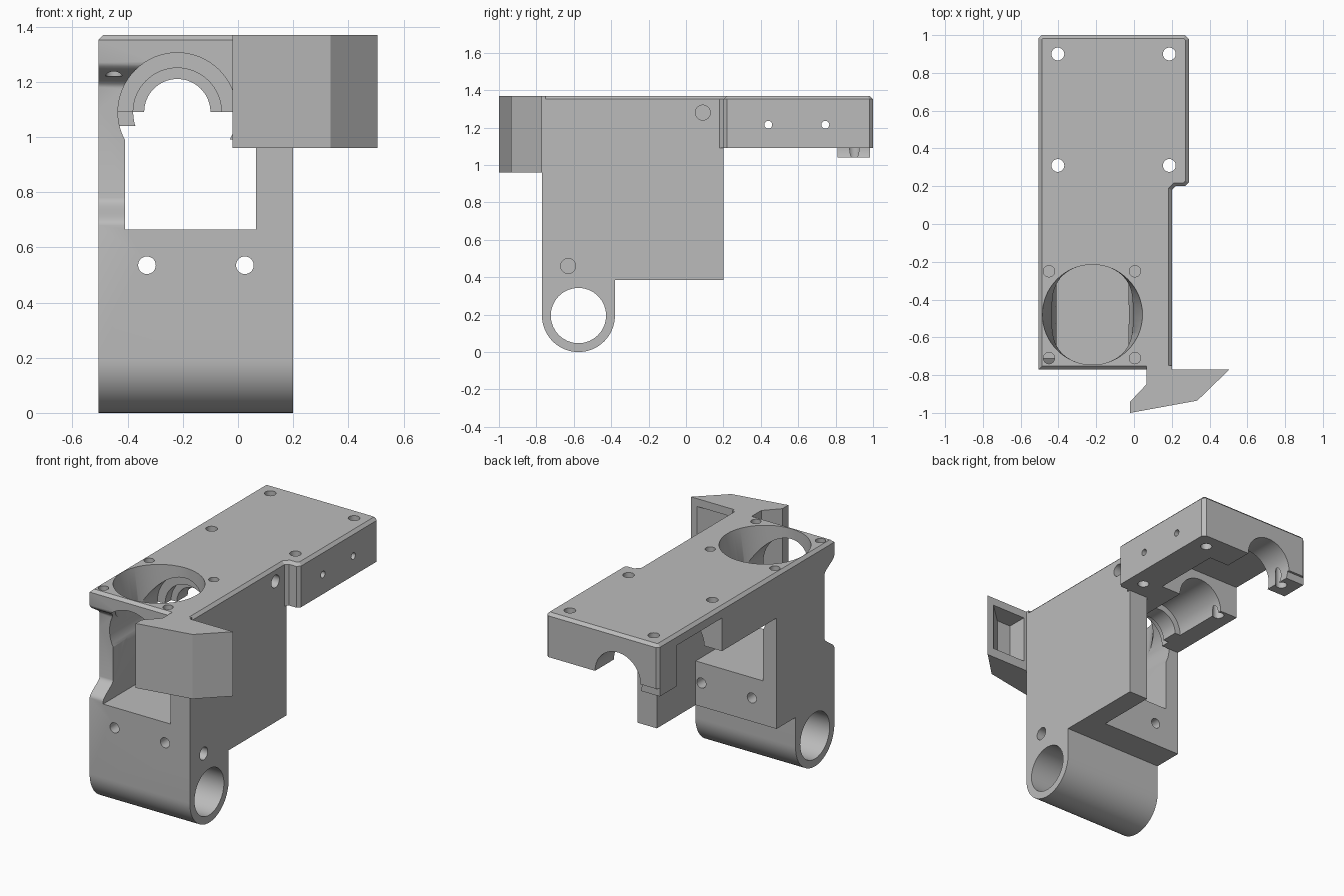
import bpy, bmesh, math
from mathutils import Vector

cube = bpy.data.objects.get("Cube")
if cube:
    bpy.data.objects.remove(cube, do_unlink=True)

grey = bpy.data.materials.new("plain grey")
grey.use_nodes = True
GREY = (0.5, 0.5, 0.5, 1)
grey.diffuse_color = GREY
grey.node_tree.nodes["Principled BSDF"].inputs["Base Color"].default_value = GREY

LEFT, RIGHT, FRONT, TOP = -0.505, 0.2, -0.77, 1.37
INNER_L, INNER_R, MID = -0.41, 0.065, -0.22   # inner wall faces, bore centre
BLOCK_BACK, BORE_Z, DUCT_Y = -0.19, 1.09, -0.48


def place(axis, u, v, w):
    """Profile point (u, v) at distance w along an axis."""
    return Vector({"x": (w, u, v), "y": (u, w, v), "z": (u, v, w)}[axis])


def loft(name, rings, bevel_top=0):
    """Solid skinned through equally sized rings of points."""
    bm = bmesh.new()
    loops = [[bm.verts.new(p) for p in ring] for ring in rings]
    n = len(loops[0])
    for a, b in zip(loops, loops[1:]):
        for i in range(n):
            j = (i + 1) % n
            bm.faces.new((a[i], a[j], b[j], b[i]))
    bm.faces.new(loops[0][::-1])
    cap = bm.faces.new(loops[-1])
    bmesh.ops.recalc_face_normals(bm, faces=bm.faces)
    if bevel_top:
        bmesh.ops.bevel(bm, geom=list(cap.edges), offset=bevel_top,
                        segments=1, affect="EDGES")
    mesh = bpy.data.meshes.new(name)
    bm.to_mesh(mesh)
    bm.free()
    mesh.materials.append(grey)
    obj = bpy.data.objects.new(name, mesh)
    bpy.context.scene.collection.objects.link(obj)
    return obj


def prism(name, axis, pts, lo, hi, bevel_top=0):
    return loft(name, [[place(axis, u, v, w) for u, v in pts] for w in (lo, hi)], bevel_top)


def box(name, x0, x1, y0, y1, z0, z1):
    return prism(name, "z", [(x0, y0), (x1, y0), (x1, y1), (x0, y1)], z0, z1)


def rod(name, axis, u, v, r, lo, hi, n=48):
    ring = [(u + r * math.cos(math.tau * i / n), v + r * math.sin(math.tau * i / n))
            for i in range(n)]
    return prism(name, axis, ring, lo, hi)


def combine(target, tool, operation):
    """Apply a boolean and discard the helper."""
    tool.hide_render = True
    mod = target.modifiers.new("join", "BOOLEAN")
    mod.operation, mod.solver, mod.object = operation, "EXACT", tool
    bpy.context.view_layer.objects.active = target
    bpy.ops.object.modifier_apply(modifier=mod.name)
    bpy.data.objects.remove(tool, do_unlink=True)


def finish(obj):
    bpy.ops.object.select_all(action="DESELECT")
    obj.select_set(True)
    bpy.context.view_layer.objects.active = obj
    bpy.ops.object.shade_smooth_by_angle(angle=math.radians(25))


# Top plate with a stepped outline and chamfered rim
outline = [(LEFT, FRONT), (RIGHT, FRONT), (RIGHT, 0.18), (0.22, 0.2), (0.27, 0.2),
           (0.29, 0.22), (0.29, 0.98), (0.27, 1), (-0.49, 1), (LEFT, 0.985)]
body = prism("mount_body", "z", outline, BORE_Z, TOP, bevel_top=0.018)

# Front block ending in a rounded lug
lug_y, lug_z, lug_r = -0.575, 0.195, 0.195
arc = [(lug_y - lug_r * math.cos(math.pi * i / 32), lug_z - lug_r * math.sin(math.pi * i / 32))
       for i in range(33)]
side = [(FRONT, 1.2)] + arc + [(-0.38, 0.385), (BLOCK_BACK, 0.385), (BLOCK_BACK, 1.2)]
combine(body, prism("block", "x", side, LEFT, RIGHT), "UNION")

# Side wall and rear foot
combine(body, box("wall", INNER_R, RIGHT, FRONT, 0.2, 0.385, 1.2), "UNION")
combine(body, box("foot", LEFT, MID, 0.81, 0.985, 1.04, 1.2), "UNION")

# Window through the front block and pocket under the plate
combine(body, box("window", INNER_L, INNER_R, -0.9, 0, 0.665, 0.99), "DIFFERENCE")
combine(body, box("pocket", -0.7, 0.08, 0.36, 0.81, 0.95, 1.3), "DIFFERENCE")

# Stepped bore along the length
for r, y0, y1 in [(0.215, -0.9, BLOCK_BACK), (0.16, -0.25, -0.13),
                  (0.12, -0.2, 0.1), (0.16, -0.02, 1.1)]:
    combine(body, rod("bore", "y", MID, BORE_Z, r, y0, y1, 64), "DIFFERENCE")

# Air duct: round at the top, narrowing to an oval
def duct_ring(half_x, power, z, n=64):
    ring = []
    for i in range(n):
        c, s = math.cos(math.tau * i / n), math.sin(math.tau * i / n)
        ring.append(Vector((MID + half_x * math.copysign(abs(c) ** power, c),
                            DUCT_Y + 0.265 * math.copysign(abs(s) ** power, s), z)))
    return ring

combine(body, loft("duct", [duct_ring(0.265, 1, 1.4), duct_ring(0.265, 1, TOP),
                            duct_ring(0.19, 0.8, 0.97)]), "DIFFERENCE")

# Softly curved recess in the front of the thin wall
steps = [i / 12 for i in range(13)]
smooth = [t * t * (3 - 2 * t) for t in steps]
curve = [(FRONT + 0.1 * s, 0.68 + 0.1 * t) for s, t in zip(smooth, steps)]
curve += [(FRONT + 0.1 * s, 1.27 - 0.09 * t) for s, t in zip(smooth[::-1], steps[::-1])]
curve = [(-0.9, 0.68)] + curve + [(-0.9, 1.27)]
combine(body, prism("recess", "x", curve, -0.7, MID), "DIFFERENCE")

# Lug bore and screw holes
holes = [("x", lug_y, lug_z, 0.148, -0.7, 0.4),
         ("x", -0.63, 0.46, 0.04, 0.02, 0.4),
         ("x", 0.09, 1.28, 0.04, 0, 0.4)]
holes += [("x", y, 1.215, 0.021, 0, 0.4) for y in (0.44, 0.745)]
holes += [("y", x, 0.535, 0.032, -0.9, 0) for x in (-0.33, 0.025)]
holes += [("z", x, y, 0.034, 0.9, 1.5) for x in (-0.403, 0.187) for y in (0.31, 0.9)]
holes += [("z", x, y, 0.03, 1.22, 1.5) for x in (-0.45, 0.005) for y in (-0.71, -0.25)]
for hole in holes:
    combine(body, rod("hole", *hole, n=32), "DIFFERENCE")
finish(body)

# Angled side bracket, hollowed from behind
plan = [(INNER_R, -0.75), (RIGHT, -0.75), (RIGHT, FRONT), (0.505, FRONT),
        (0.335, -0.935), (-0.02, -1), (-0.02, -0.94), (INNER_R, -0.85)]
bracket = prism("side_bracket", "z", plan, 0.96, TOP)
hollow = [(0.22, -0.7), (0.46, -0.7), (0.46, FRONT), (0.32, -0.9), (0.22, -0.9)]
combine(bracket, prism("hollow", "z", hollow, 1.02, 1.32), "DIFFERENCE")
finish(bracket)
